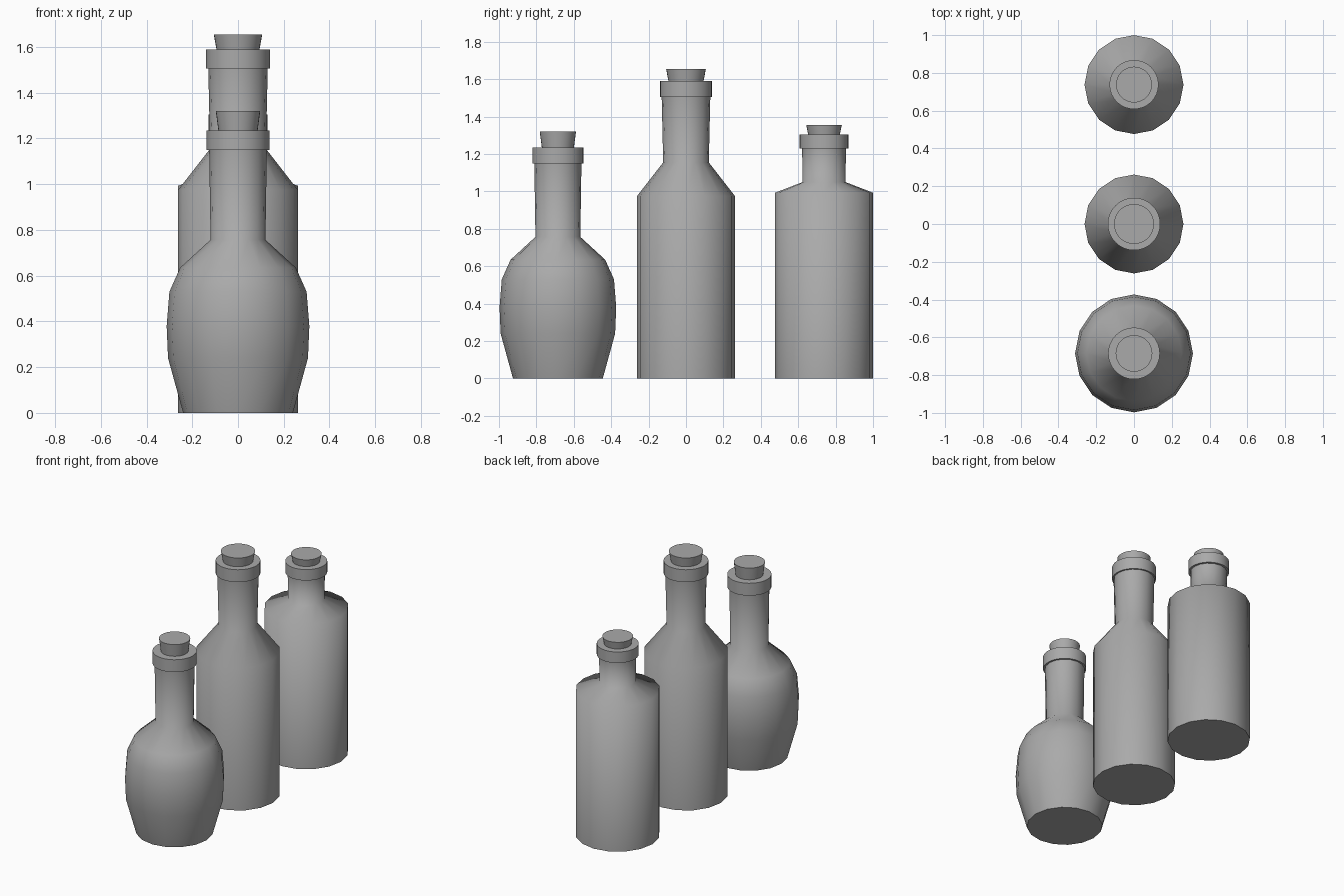
import bpy, bmesh
from math import cos, sin, tau, radians

cube = bpy.data.objects.get("Cube")
if cube:
    bpy.data.objects.remove(cube)

GREY = (0.4, 0.4, 0.4, 1)
grey = bpy.data.materials.new("plain grey")
grey.use_nodes = True
grey.diffuse_color = GREY
grey.node_tree.nodes["Principled BSDF"].inputs["Base Color"].default_value = GREY
SIDES = 16


def lathe(name, profile, y, sides=SIDES):
    """Turn (radius, height) pairs around an upright axis, capped at both ends."""
    bm = bmesh.new()
    rings = [[bm.verts.new((r * cos(tau * i / sides), r * sin(tau * i / sides), z))
              for i in range(sides)] for r, z in profile]
    for low, high in zip(rings, rings[1:]):
        for i in range(sides):
            j = (i + 1) % sides
            bm.faces.new((low[i], low[j], high[j], high[i]))
    bm.faces.new(rings[0][::-1])
    bm.faces.new(rings[-1])
    mesh = bpy.data.meshes.new(name)
    bm.to_mesh(mesh)
    bm.free()
    mesh.materials.append(grey)
    obj = bpy.data.objects.new(name, mesh)
    obj.location.y = y
    bpy.context.collection.objects.link(obj)
    # Shoulders stay smooth, rims and bases stay crisp
    bpy.ops.object.select_all(action="DESELECT")
    obj.select_set(True)
    bpy.context.view_layer.objects.active = obj
    bpy.ops.object.shade_smooth_by_angle(angle=radians(72))


def bottle(name, y, body, collar_r, collar_top, cork_r, cork_top):
    """Glass body with a lip collar and a tapered cork."""
    collar_base = body[-1][1]
    lathe(name + "_body", body, y)
    lathe(name + "_collar", [(collar_r, collar_base), (collar_r, collar_top)], y, 2 * SIDES)
    lathe(name + "_cork", [(cork_r * 0.87, collar_top - 0.01), (cork_r, cork_top)], y, 2 * SIDES)


# Rounded bottle at the front
bottle("round_bottle", -0.685,
       [(0.24, 0), (0.306, 0.24), (0.312, 0.38), (0.3, 0.53), (0.253, 0.635),
        (0.12, 0.757), (0.126, 1.15)], 0.137, 1.235, 0.097, 1.32)
# Tall bottle in the middle
bottle("tall_bottle", 0,
       [(0.262, 0), (0.262, 0.975), (0.122, 1.155), (0.13, 1.505)],
       0.139, 1.59, 0.106, 1.655)
# Short-necked bottle at the back
bottle("short_bottle", 0.738,
       [(0.262, 0), (0.262, 0.993), (0.115, 1.05), (0.117, 1.23)],
       0.13, 1.305, 0.095, 1.355)
